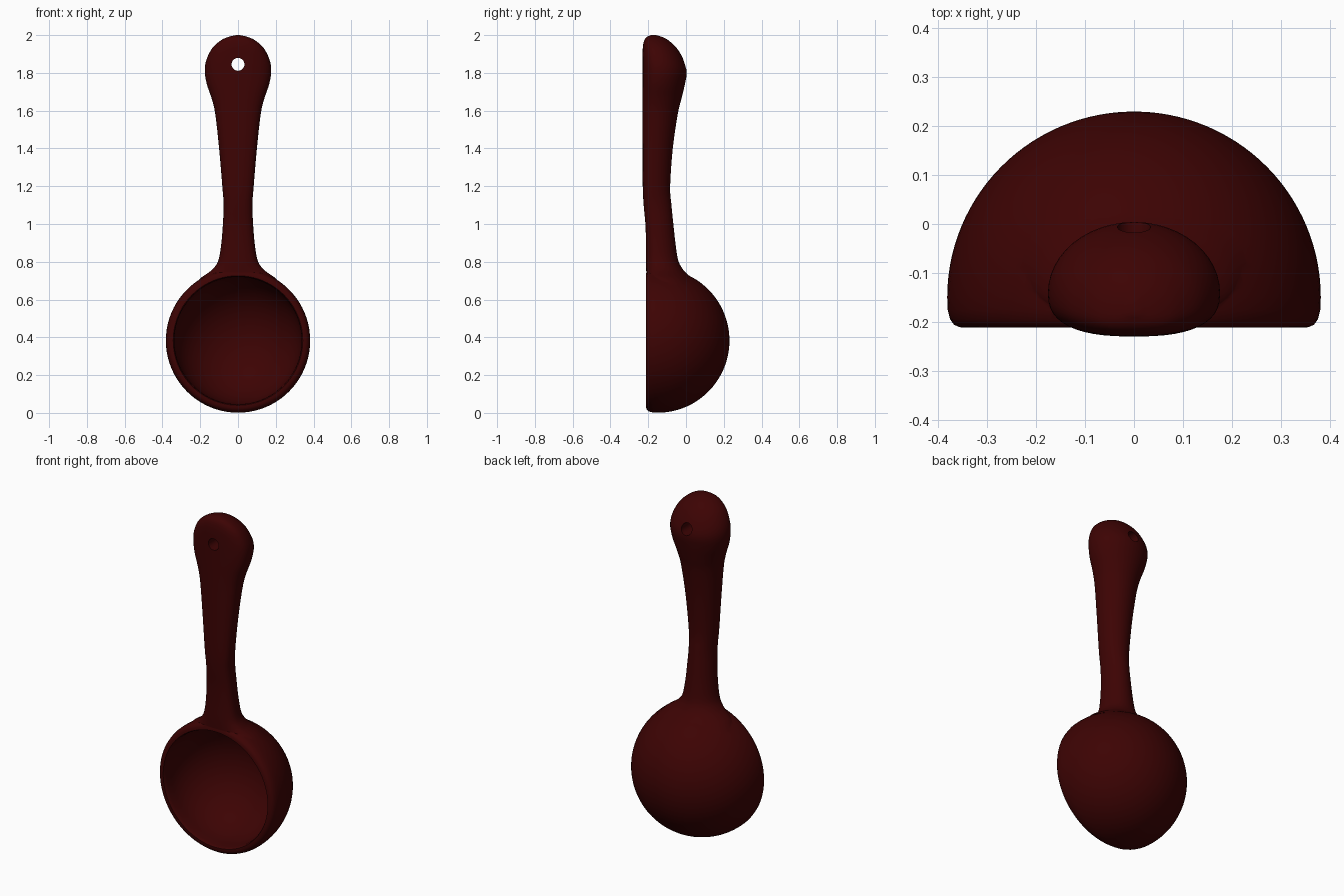
import bpy, bmesh, math
from mathutils import Vector, Matrix

cube = bpy.data.objects.get("Cube")
if cube:
    bpy.data.objects.remove(cube)

red = bpy.data.materials.new("dark red")
red.use_nodes = True
colour = (0.046, 0.001, 0.001, 1)
red.diffuse_color = colour
red.node_tree.nodes["Principled BSDF"].inputs["Base Color"].default_value = colour

BOWL_Z, BOWL_Y = 0.383, -0.15


def make_object(name, bm):
    bmesh.ops.recalc_face_normals(bm, faces=bm.faces)
    mesh = bpy.data.meshes.new(name)
    bm.to_mesh(mesh)
    bm.free()
    mesh.materials.append(red)
    obj = bpy.data.objects.new(name, mesh)
    bpy.context.collection.objects.link(obj)
    return obj


def loft(bm, rings):
    """Skin closed rings of points and cap both ends."""
    rows = [[bm.verts.new(p) for p in ring] for ring in rings]
    n = len(rows[0])
    for a, b in zip(rows, rows[1:]):
        for i in range(n):
            j = (i + 1) % n
            bm.faces.new((a[i], a[j], b[j], b[i]))
    bm.faces.new(rows[0])
    bm.faces.new(rows[-1])


def arc(radius, depth, steps=28, last=1.55):
    return [(radius * math.cos(t), BOWL_Y + depth * math.sin(t))
            for t in (last * i / steps for i in range(steps + 1))]


def revolve(name, profile, sides=80):
    """Turn (radius, y) pairs around the axis of the bowl."""
    bm = bmesh.new()
    loft(bm, [[(r * math.cos(2 * math.pi * i / sides), y,
                BOWL_Z + r * math.sin(2 * math.pi * i / sides))
               for i in range(sides)] for r, y in profile])
    return make_object(name, bm)


def catmull(points, steps):
    pts = [Vector(p) for p in points]
    pts = [2 * pts[0] - pts[1]] + pts + [2 * pts[-1] - pts[-2]]
    out = []
    for a, b, c, d in zip(pts, pts[1:], pts[2:], pts[3:]):
        for k in range(steps):
            t = k / steps
            out.append(0.5 * (2 * b + (c - a) * t + (2 * a - 5 * b + 4 * c - d) * t ** 2
                              + (3 * b - a - 3 * c + d) * t ** 3))
    return out + [pts[-2]]


# Bowl: half ball with a rounded lip, and the hollow inside it
lip = [(0.345, -0.212), (0.357, -0.211), (0.368, -0.206), (0.376, -0.195), (0.381, -0.175)]
spoon = revolve("measuring_scoop", lip + arc(0.382, 0.38))
hollow = revolve("bowl_hollow",
                 [(0.343, -0.25), (0.343, -0.212), (0.339, -0.204), (0.337, -0.19)]
                 + arc(0.336, 0.312))

# Handle stations: height, half width, front y, back y
stations = [
    (0.68, 0.232, -0.207, 0.07), (0.715, 0.196, -0.209, 0.03),
    (0.74, 0.16, -0.21, 0.002), (0.765, 0.13, -0.211, -0.02),
    (0.81, 0.103, -0.212, -0.042), (0.9, 0.088, -0.212, -0.056),
    (1.0, 0.08, -0.215, -0.067), (1.1, 0.076, -0.224, -0.077),
    (1.2, 0.083, -0.229, -0.084), (1.4, 0.1, -0.23, -0.07),
    (1.58, 0.12, -0.23, -0.044), (1.66, 0.138, -0.23, -0.025),
    (1.74, 0.165, -0.23, -0.006), (1.81, 0.176, -0.23, 0.004),
    (1.87, 0.167, -0.23, -0.013), (1.93, 0.137, -0.229, -0.048),
    (1.97, 0.094, -0.222, -0.09), (1.99, 0.053, -0.208, -0.125),
    (2.0, 0.01, -0.185, -0.16),
]


def section(z, w, front, back, sides=48):
    mid = front + 0.38 * (back - front)
    ring = []
    for i in range(sides):
        a = 2 * math.pi * i / sides
        c, s = math.cos(a), math.sin(a)
        power = 1.0 if s > 0 else 0.78
        x = w * math.copysign(abs(c) ** power, c)
        y = mid + ((back - mid) * s if s > 0 else -(mid - front) * abs(s) ** power)
        ring.append((x, y, z))
    return ring


bm = bmesh.new()
loft(bm, [section(*p) for p in catmull(stations, 4)])
handle = make_object("handle", bm)

# Hanging hole
bm = bmesh.new()
bmesh.ops.create_cone(bm, cap_ends=True, segments=32, radius1=0.034, radius2=0.034, depth=1,
                      matrix=Matrix.Translation((0, 0, 1.845)) @ Matrix.Rotation(math.pi / 2, 4, "X"))
hole = make_object("hanging_hole", bm)

# Join the handle, then cut the hollow and the hole
bpy.context.view_layer.objects.active = spoon
for tool, operation in ((handle, "UNION"), (hollow, "DIFFERENCE"), (hole, "DIFFERENCE")):
    mod = spoon.modifiers.new(tool.name, "BOOLEAN")
    mod.object, mod.operation, mod.solver = tool, operation, "EXACT"
    bpy.ops.object.modifier_apply(modifier=mod.name)
    bpy.data.objects.remove(tool)

bpy.ops.object.select_all(action="DESELECT")
spoon.select_set(True)
bpy.ops.object.shade_smooth_by_angle(angle=math.radians(40))
